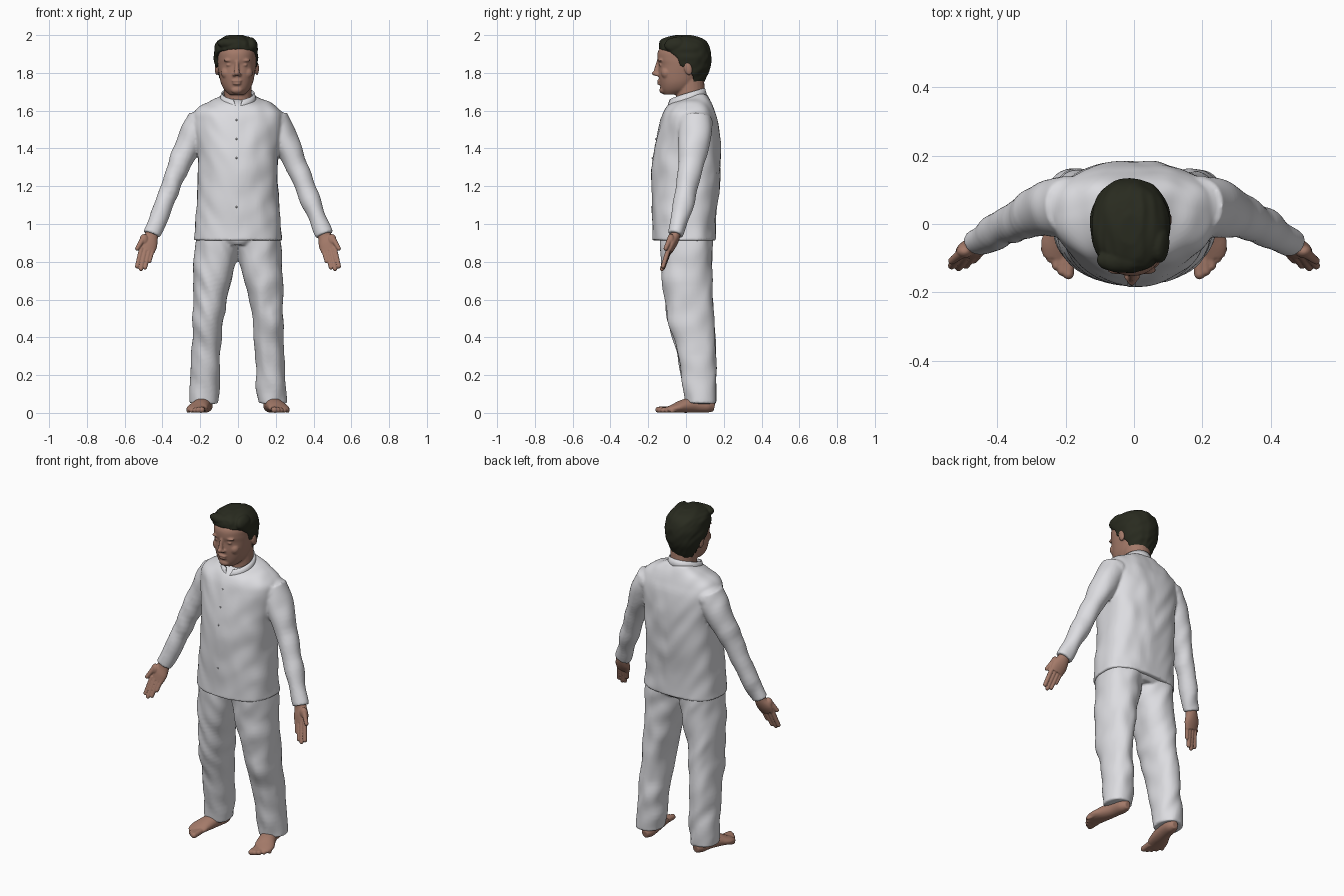
import bpy, bmesh, math
from mathutils import Vector, Matrix, noise

if "Cube" in bpy.data.objects:
    bpy.data.objects.remove(bpy.data.objects["Cube"])


def material(name, r, g, b):
    m = bpy.data.materials.new(name)
    m.use_nodes = True
    m.diffuse_color = (r, g, b, 1)
    node = next(n for n in m.node_tree.nodes if n.type == "BSDF_PRINCIPLED")
    node.inputs["Base Color"].default_value = (r, g, b, 1)
    node.inputs["Roughness"].default_value = 0.8
    return m


CLOTH = material("white cloth", 0.72, 0.72, 0.75)
SKIN = material("brown skin", 0.37, 0.195, 0.142)
HAIR = material("dark hair", 0.022, 0.024, 0.014)


def resample(rows, steps=7):
    """Smooth curve through key rows."""
    out = []
    for i in range(len(rows) - 1):
        p = [rows[max(0, min(len(rows) - 1, i + k))] for k in (-1, 0, 1, 2)]
        for s in range(steps):
            t = s / steps
            out.append([b + 0.5 * t * (c - a + t * (2 * a - 5 * b + 4 * c - d + t * (3 * (b - c) + d - a)))
                        for a, b, c, d in zip(*p)])
    return out + [list(rows[-1])]


def skin_rings(bm, rings):
    loops = [[bm.verts.new(p) for p in ring] for ring in rings]
    n = len(loops[0])
    for a, b in zip(loops, loops[1:]):
        for i in range(n):
            j = (i + 1) % n
            bm.faces.new((a[i], a[j], b[j], b[i]))
    bm.faces.new(loops[0][::-1])
    bm.faces.new(loops[-1])


def oval(power, count, back=1):
    """Unit outline; a back value under 1 squares off the rear half."""
    for i in range(count):
        t = 2 * math.pi * i / count
        c, s = math.cos(t), math.sin(t)
        u = math.copysign(abs(c) ** (2 / power), c)
        v = math.copysign(abs(s) ** (2 / power), s)
        yield u, v ** back if v > 0 else v


def stack(bm, rows, power=2.2, side=1, count=56, back=1):
    """Level rings from rows of (x, z, half width, front y, back y)."""
    skin_rings(bm, [[(side * x + a * u, (f + b) / 2 + (b - f) / 2 * v, z)
                     for u, v in oval(power, count, back)] for x, z, a, f, b in resample(rows)])


def tube(bm, rows, side=1, count=24):
    """Rings across a path, from rows of (x, y, z, half width, half depth)."""
    rows = resample(rows)
    pts = [Vector((side * r[0], r[1], r[2])) for r in rows]
    span = (pts[-1] - pts[0]).normalized()
    ref = Vector((0, 1, 0)) if abs(span.z) > 0.5 else Vector((0, 0, 1))
    rings = []
    for i, r in enumerate(rows):
        t = (pts[min(i + 1, len(pts) - 1)] - pts[max(i - 1, 0)]).normalized()
        u = ref.cross(t).normalized()
        v = t.cross(u)
        rings.append([pts[i] + u * r[3] * c + v * r[4] * s for c, s in oval(2, count)])
    skin_rings(bm, rings)


def blob(bm, pos, size, tilt=0):
    m = Matrix.Translation(pos) @ Matrix.Rotation(tilt, 4, "X") @ Matrix.Diagonal((*size, 1))
    bmesh.ops.create_uvsphere(bm, u_segments=20, v_segments=14, radius=1, matrix=m)


def finger(bm, base, tip, r0, r1):
    """Tapered digit with a rounded end."""
    tube(bm, [(*base, r0, r0), (*tip, r1, r1)], count=14)
    blob(bm, tip, (r1, r1, r1))


def folds(bm, amount, scale):
    """Push the surface in and out in soft slanting creases."""
    bmesh.ops.recalc_face_normals(bm, faces=bm.faces[:])
    bm.normal_update()
    moves = []
    for v in bm.verts:
        x, y, z = v.co
        p = Vector(((x + z * .35) * scale[0], y * scale[1], (z - abs(x) * .8) * scale[2]))
        moves.append((v, v.normal * amount * noise.noise(p)))
    for v, d in moves:
        v.co += d


def finish(name, bm, mat, voxel=0, smooth=3):
    bmesh.ops.recalc_face_normals(bm, faces=bm.faces[:])
    for f in bm.faces:
        f.smooth = True
    me = bpy.data.meshes.new(name)
    bm.to_mesh(me)
    bm.free()
    me.materials.append(mat)
    ob = bpy.data.objects.new(name, me)
    bpy.context.collection.objects.link(ob)
    if voxel:
        mod = ob.modifiers.new("blend", "REMESH")
        mod.mode, mod.voxel_size, mod.use_smooth_shade = "VOXEL", voxel, True
        mod = ob.modifiers.new("soften", "SMOOTH")
        mod.factor, mod.iterations = 0.5, smooth
    return ob


# Trousers: hips and two loose legs
bm = bmesh.new()
stack(bm, [(0, .89, .19, -.12, .12), (0, .915, .22, -.138, .138), (0, .95, .22, -.14, .14)])
for s in (-1, 1):
    stack(bm, [(.183, .05, .077, 0, .158), (.173, .2, .078, -.025, .16), (.166, .35, .077, -.055, .155),
               (.157, .5, .081, -.1, .147), (.141, .65, .095, -.118, .137), (.12, .8, .113, -.132, .135),
               (.112, .88, .119, -.137, .138), (.108, .94, .115, -.138, .138)], side=s)
folds(bm, .01, (14, 9, 8))
finish("trousers", bm, CLOTH, .007, 2)

# Shirt: torso and sleeves
bm = bmesh.new()
stack(bm, [(0, .912, .236, -.18, .158), (0, 1.05, .224, -.18, .158), (0, 1.2, .213, -.18, .178),
           (0, 1.35, .213, -.176, .183), (0, 1.45, .222, -.158, .183), (0, 1.54, .235, -.135, .17),
           (0, 1.595, .23, -.115, .152), (0, 1.635, .18, -.085, .138), (0, 1.665, .118, -.03, .125),
           (0, 1.69, .075, .02, .11)], power=2.15, count=72, back=.62)
for s in (-1, 1):
    blob(bm, (s * .195, .05, 1.535), (.078, .092, .07))
    tube(bm, [(.19, .052, 1.555, .078, .085), (.25, .047, 1.44, .073, .083), (.325, .018, 1.28, .056, .063),
              (.393, -.015, 1.1, .05, .053), (.457, -.055, .943, .047, .04)], side=s, count=36)
folds(bm, .008, (13, 8, 8))
shirt = finish("shirt", bm, CLOTH, .007, 4)

# Stand collar, open at the throat
bm = bmesh.new()
rows, steps = [], 48
for level in (0, .5, 1):
    ring = []
    gap = .08 + .2 * level
    for i in range(steps + 1):
        a = gap + (2 * math.pi - 2 * gap) * i / steps
        back = (1 - math.cos(a)) / 2
        shrink = 1 - .12 * level
        ring.append(bm.verts.new((.1 * shrink * math.sin(a), .005 - .108 * shrink * math.cos(a),
                                  1.612 + .063 * back ** .8 + .045 * level)))
    rows.append(ring)
for a, b in zip(rows, rows[1:]):
    for i in range(steps):
        bm.faces.new((a[i], a[i + 1], b[i + 1], b[i]))
collar = finish("collar", bm, CLOTH)
collar.modifiers.new("thickness", "SOLIDIFY").thickness = .008

# Front placket laid on the shirt, with small buttons
bm = bmesh.new()
bmesh.ops.create_grid(bm, x_segments=4, y_segments=40, size=.5,
                      matrix=Matrix.Translation((-.008, -.3, 1.44)) @ Matrix.Rotation(math.pi / 2, 4, "X")
                      @ Matrix.Diagonal((.026, .33, 1, 1)))
placket = finish("placket", bm, CLOTH)
wrap = placket.modifiers.new("lay", "SHRINKWRAP")
wrap.target, wrap.wrap_method, wrap.offset = shirt, "PROJECT", .0015
wrap.use_project_y, wrap.use_negative_direction = True, True
bm = bmesh.new()
for y, z in ((-.134, 1.55), (-.159, 1.45), (-.177, 1.35), (-.18, 1.09)):
    blob(bm, (-.008, y, z), (.005, .005, .005))
finish("buttons", bm, CLOTH)

# Head and neck
bm = bmesh.new()
CX = -.006
stack(bm, [(CX, 1.685, .04, -.116, -.03), (CX, 1.71, .066, -.131, .03), (CX, 1.745, .084, -.139, .06),
           (CX, 1.79, .094, -.146, .09), (CX, 1.84, .101, -.145, .11), (CX, 1.875, .102, -.152, .115),
           (CX, 1.92, .098, -.145, .11), (CX, 1.965, .065, -.1, .08)], power=2.2)
tube(bm, [(0, .03, 1.58, .08, .08), (0, .025, 1.66, .073, .078), (-.003, .02, 1.77, .075, .075)])
tube(bm, [(CX, -.144, 1.862, .009, .011), (CX, -.153, 1.83, .011, .012), (CX, -.161, 1.797, .016, .012)])
blob(bm, (CX, -.165, 1.797), (.014, .016, .012))
blob(bm, (CX, -.143, 1.757), (.027, .011, .006))
blob(bm, (CX, -.141, 1.743), (.023, .011, .007))
blob(bm, (CX, -.121, 1.709), (.032, .02, .02))
for s in (-1, 1):
    blob(bm, (CX + s * .014, -.152, 1.791), (.01, .014, .009))
    blob(bm, (CX + s * .042, -.136, 1.866), (.03, .012, .008))
    blob(bm, (CX + s * .04, -.134, 1.842), (.017, .009, .007))
    blob(bm, (CX + s * .054, -.104, 1.8), (.03, .028, .032))
    blob(bm, (CX + s * .106, .012, 1.822), (.011, .021, .035), tilt=.25)
finish("head", bm, SKIN, .005, 3)

# Hair: a cap cut back along the hairline, with a swept front
HAIRLINE = ((1.7, .05), (1.79, .035), (1.82, 0), (1.84, -.03), (1.88, -.045), (1.91, -.085), (1.935, -.2))


def hairline(z):
    for (z0, y0), (z1, y1) in zip(HAIRLINE, HAIRLINE[1:]):
        if z <= z1:
            return y0 + (y1 - y0) * (z - z0) / (z1 - z0)
    return -1


bm = bmesh.new()
HX = -.011
stack(bm, [(HX, 1.73, .065, -.05, .085), (HX, 1.77, .09, -.08, .105), (HX, 1.82, .108, -.1, .125),
           (HX, 1.87, .117, -.13, .133), (HX, 1.92, .117, -.143, .13), (HX, 1.96, .103, -.138, .112),
           (HX, 1.985, .077, -.11, .08), (HX, 2.001, .03, -.06, .03)], power=2.1)
for v in bm.verts:
    v.co.y = max(v.co.y, hairline(v.co.z))
blob(bm, (-.03, -.104, 1.957), (.08, .038, .03))
blob(bm, (.07, -.055, 1.945), (.034, .06, .04))
folds(bm, .005, (40, 12, 25))
finish("hair", bm, HAIR, .005, 2)

# Hands: palms forward, thumbs outward
FINGERS = ((.45, -.083, .87, .468, -.106, .803, .01), (.47, -.088, .862, .492, -.12, .77, .0115),
           (.491, -.09, .864, .514, -.127, .762, .0115), (.51, -.09, .874, .534, -.122, .776, .0115))
for s, label in ((1, "left"), (-1, "right")):
    bm = bmesh.new()
    tube(bm, [(.447, -.05, .985, .032, .027), (.459, -.057, .935, .036, .026), (.473, -.072, .895, .047, .024),
              (.483, -.088, .855, .042, .016)], side=s)
    for x0, y0, z0, x1, y1, z1, r in FINGERS:
        finger(bm, (s * x0, y0, z0), (s * x1, y1, z1), r * 1.15, r)
    blob(bm, (s * .497, -.08, .915), (.024, .02, .032))
    finger(bm, (s * .5, -.082, .925), (s * .534, -.108, .87), .016, .011)
    finish(label + "_hand", bm, SKIN, .0035, 2)

# Bare feet, turned out a little
for s, label in ((1, "left"), (-1, "right")):
    bm = bmesh.new()
    tube(bm, [(.17, .15, .03, .018, .022), (.172, .115, .036, .038, .035), (.182, .05, .042, .043, .041),
              (.199, -.01, .036, .05, .036), (.217, -.06, .025, .056, .024), (.222, -.1, .016, .044, .015)],
         side=s)
    tube(bm, [(.173, .085, .03, .038, .045), (.178, .085, .15, .036, .04)], side=s)
    for i in range(5):
        r = .0165 - .0012 * i
        tip = (s * (.192 + .0175 * i), -.146 + .006 * i + .003 * i * i, r)
        finger(bm, (s * (.188 + .015 * i), -.085 + .012 * i, .02), tip, r, r)
    for v in bm.verts:
        v.co.z = max(v.co.z, 0)
    finish(label + "_foot", bm, SKIN, .0045, 2)
